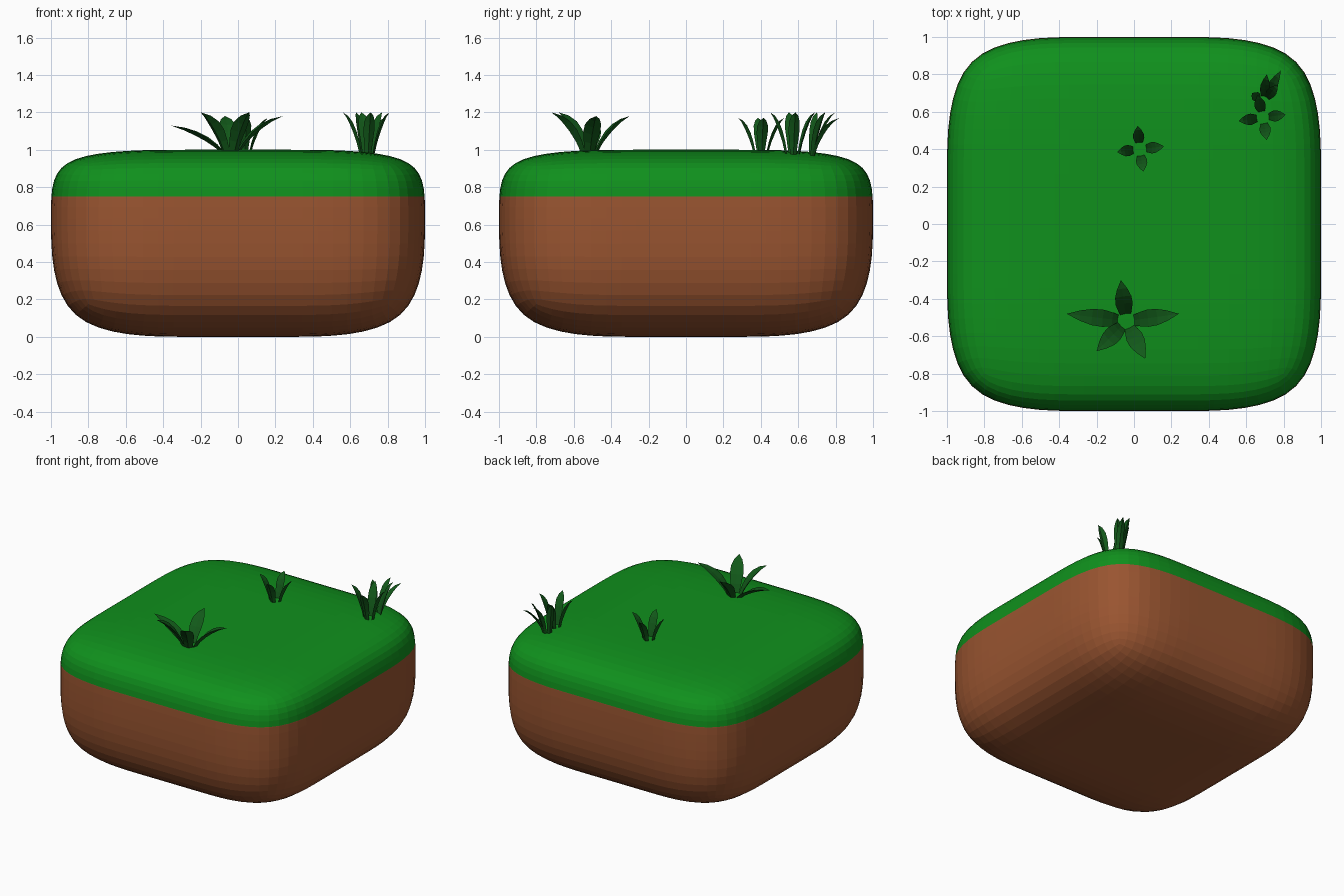
import bpy, bmesh
from math import cos, sin, atan2
from mathutils import Vector

if "Cube" in bpy.data.objects:
    bpy.data.objects.remove(bpy.data.objects["Cube"])


def material(name, rgb):
    m = bpy.data.materials.new(name)
    m.diffuse_color = (*rgb, 1)
    m.use_nodes = True
    m.node_tree.nodes["Principled BSDF"].inputs["Base Color"].default_value = m.diffuse_color
    return m


def add_object(name, bm, mat):
    bmesh.ops.recalc_face_normals(bm, faces=bm.faces)
    me = bpy.data.meshes.new(name)
    bm.to_mesh(me)
    bm.free()
    ob = bpy.data.objects.new(name, me)
    bpy.context.collection.objects.link(ob)
    me.materials.append(mat)
    return ob


def cut(bm, co, no, **kw):
    bmesh.ops.bisect_plane(bm, geom=bm.verts[:] + bm.edges[:] + bm.faces[:],
                           plane_co=co, plane_no=no, **kw)


soil_mat = material("soil", (0.32, 0.09, 0.03))
turf_mat = material("turf", (0.005, 0.28, 0.012))
blade_mat = material("blade", (0.006, 0.1, 0.01))

# Rounded block: box cage with support loops, subdivided
bm = bmesh.new()
bmesh.ops.create_cube(bm, size=2)
for v in bm.verts:
    v.co.z = (v.co.z + 1) / 2
for d in (-0.2, 0.2):
    cut(bm, (d, 0, 0), (1, 0, 0))
    cut(bm, (0, d, 0), (0, 1, 0))
cut(bm, (0, 0, 0.7), (0, 0, 1))
cage = add_object("block_cage", bm, soil_mat)
sub = cage.modifiers.new("round", 'SUBSURF')
sub.levels = sub.render_levels = 3
deps = bpy.context.evaluated_depsgraph_get()
block = bpy.data.meshes.new_from_object(cage.evaluated_get(deps))
bpy.data.objects.remove(cage)

# Soil below and turf above the colour line at z = 0.75
for name, mat, side in (("soil", soil_mat, "clear_outer"), ("turf", turf_mat, "clear_inner")):
    bm = bmesh.new()
    bm.from_mesh(block)
    cut(bm, (0, 0, 0.75), (0, 0, 1), **{side: True})
    ob = add_object(name, bm, mat)
    for p in ob.data.polygons:
        p.use_smooth = False


def add_blade(bm, centre, tip, half_width, base_z):
    """Creased leaf with a diamond section, arching from the tuft centre to its tip."""
    tip = Vector(tip)
    a = atan2(tip.y - centre[1], tip.x - centre[0])
    out = Vector((cos(a), sin(a), 0))
    side = Vector((-sin(a), cos(a), 0))
    p0 = Vector((*centre, base_z)) + out * 0.03
    p1 = p0.lerp(tip, 0.35)
    p1.z = base_z + (tip.z - base_z) * 0.88
    rings = []
    for t, w in ((0, .55), (.2, .8), (.4, 1), (.6, .95), (.8, .6)):
        p = p0 * (1 - t) ** 2 + p1 * 2 * t * (1 - t) + tip * t * t
        tangent = ((p1 - p0) * (1 - t) + (tip - p1) * t).normalized()
        up = tangent.cross(side)
        if up.dot(out) > 0:
            up = -up
        h = half_width * w
        rings.append([bm.verts.new(p + o) for o in
                      (side * h, -up * h * 0.1, -side * h, -up * h * 0.5)])
    for r, s in zip(rings, rings[1:]):
        for i in range(4):
            j = (i + 1) % 4
            bm.faces.new((r[i], r[j], s[j], s[i]))
    end = bm.verts.new(tip)
    for i in range(4):
        bm.faces.new((rings[-1][i], rings[-1][(i + 1) % 4], end))
    bm.faces.new(rings[0])


# Grass tufts: centre, blade half width, base height, blade tips
tufts = {
    "large_grass_tuft": ((-0.04, -0.52), 0.046, 0.98, [
        (-.36, -.48, 1.13), (.24, -.48, 1.18), (-.07, -.30, 1.18),
        (-.20, -.68, 1.20), (.06, -.72, 1.20)]),
    "small_grass_tuft": ((0.03, 0.40), 0.03, 0.98, [
        (-.09, .385, 1.17), (.16, .415, 1.17), (.02, .525, 1.17), (.05, .28, 1.17)]),
    "corner_grass_tuft": ((0.69, 0.57), 0.03, 0.97, [
        (.56, .55, 1.20), (.81, .585, 1.20), (.66, .69, 1.20), (.71, .45, 1.20)]),
    "leaning_grass_tuft": ((0.69, 0.65), 0.026, 0.96, [
        (.63, .70, 1.20), (.71, .80, 1.20), (.785, .82, 1.17), (.77, .745, 1.20)]),
}
for name, (centre, hw, base_z, tips) in tufts.items():
    bm = bmesh.new()
    for tip in tips:
        add_blade(bm, centre, tip, hw, base_z)
    add_object(name, bm, blade_mat)
